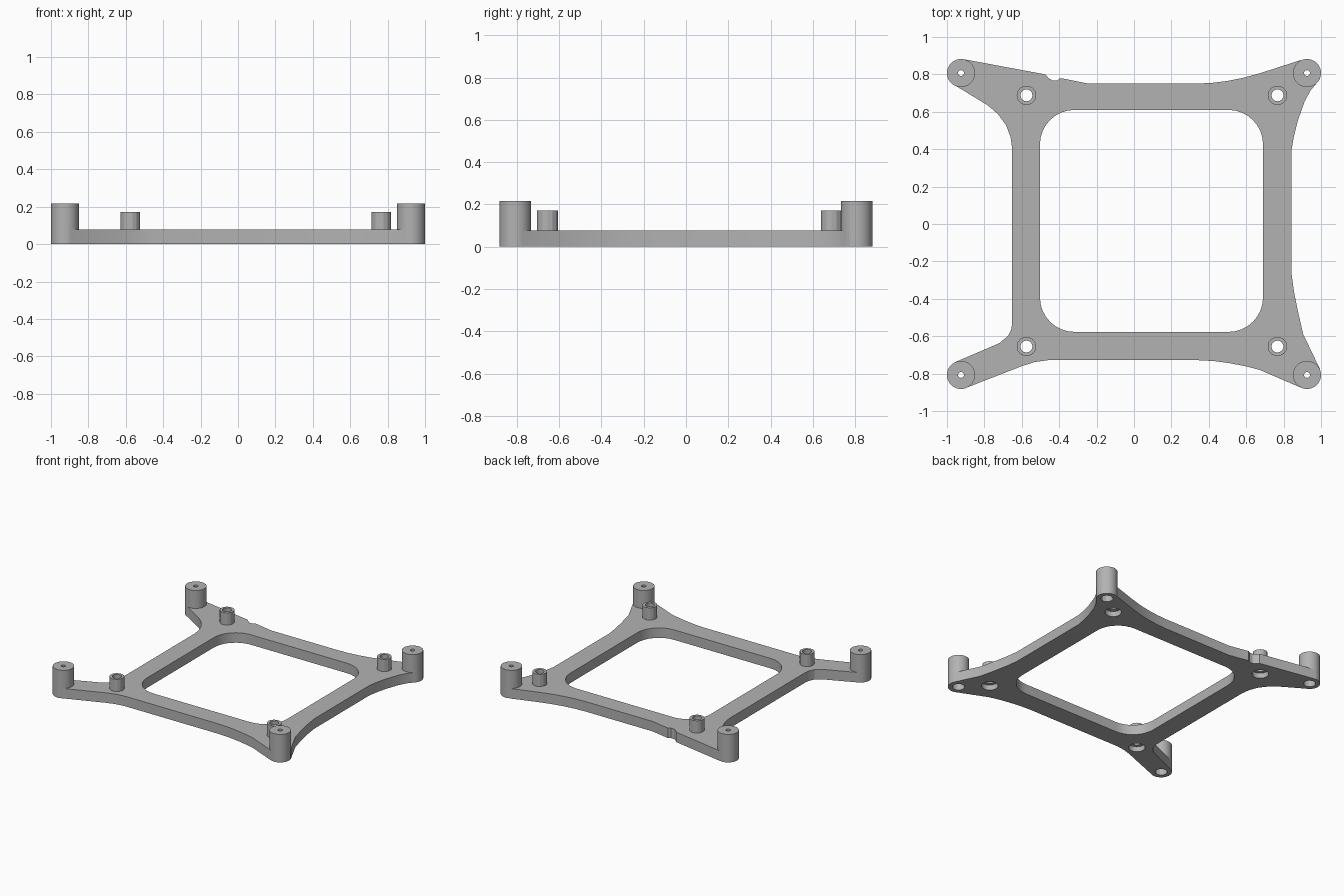
import bpy, bmesh, math

if "Cube" in bpy.data.objects:
    bpy.data.objects.remove(bpy.data.objects["Cube"])

PLATE_Z, STANDOFF_Z, POST_Z = 0.077, 0.171, 0.216

grey = bpy.data.materials.new("mid grey")
grey.diffuse_color = (0.45, 0.45, 0.45, 1)
grey.use_nodes = True
grey.node_tree.nodes["Principled BSDF"].inputs["Base Color"].default_value = grey.diffuse_color


def prism(name, points, z0, z1):
    """Extrude a closed 2D outline from z0 to z1."""
    bm = bmesh.new()
    face = bm.faces.new([bm.verts.new((x, y, z0)) for x, y in points])
    top = bmesh.ops.extrude_face_region(bm, geom=[face])["geom"]
    for v in top:
        if isinstance(v, bmesh.types.BMVert):
            v.co.z = z1
    bmesh.ops.recalc_face_normals(bm, faces=bm.faces)
    mesh = bpy.data.meshes.new(name)
    bm.to_mesh(mesh)
    bm.free()
    mesh.materials.append(grey)
    obj = bpy.data.objects.new(name, mesh)
    bpy.context.collection.objects.link(obj)
    return obj


def ring(cx, cy, r, n, a0=0.0, sweep=2 * math.pi, closed=True):
    steps = n if closed else n - 1
    return [(cx + r * math.cos(a0 + sweep * i / steps),
             cy + r * math.sin(a0 + sweep * i / steps)) for i in range(n)]


def combine(target, tool, operation):
    """Apply a boolean and remove the helper."""
    bpy.context.view_layer.objects.active = target
    mod = target.modifiers.new("shape", "BOOLEAN")
    mod.operation, mod.object, mod.solver = operation, tool, "EXACT"
    bpy.ops.object.modifier_apply(modifier=mod.name)
    bpy.data.objects.remove(tool)


# Frame outline, clockwise from the back left arm
outline = [
    (-0.91, 0.881), (-0.475, 0.80), (-0.457, 0.78), (-0.437, 0.768),
    (-0.41, 0.768), (-0.393, 0.78), (-0.24, 0.75), (0.33, 0.75),
    (0.42, 0.755), (0.50, 0.765), (0.59, 0.783), (0.68, 0.808), (0.89, 0.876),
    (0.991, 0.77), (0.945, 0.715), (0.912, 0.655), (0.875, 0.55),
    (0.855, 0.47), (0.843, 0.40), (0.843, -0.27), (0.855, -0.36),
    (0.875, -0.46), (0.905, -0.59), (0.994, -0.775),
    (0.89, -0.874), (0.672, -0.78), (0.59, -0.759), (0.51, -0.744),
    (0.43, -0.733), (0.34, -0.728), (-0.46, -0.728), (-0.53, -0.738),
    (-0.60, -0.76), (-0.89, -0.873), (-0.96, -0.74), (-0.72, -0.637),
    (-0.675, -0.60), (-0.657, -0.565), (-0.651, -0.53), (-0.651, 0.40),
    (-0.66, 0.465), (-0.685, 0.53), (-0.73, 0.59), (-0.783, 0.635),
    (-0.97, 0.749),
]
frame = prism("mounting_frame", outline, 0, PLATE_Z)
bpy.context.view_layer.objects.active = frame
frame.select_set(True)

# Rounded central opening
x0, x1, y0, y1, r = -0.503, 0.69, -0.577, 0.61, 0.185
opening = []
for k, (cx, cy) in enumerate([(x1 - r, y1 - r), (x0 + r, y1 - r),
                              (x0 + r, y0 + r), (x1 - r, y0 + r)]):
    opening += ring(cx, cy, r, 9, k * math.pi / 2, math.pi / 2, False)
combine(frame, prism("opening_cutter", opening, -0.1, 0.3), "DIFFERENCE")

posts = [(x, y) for x in (-0.925, 0.925) for y in (-0.807, 0.807)]
standoffs = [(x, y) for x in (-0.575, 0.767) for y in (-0.655, 0.688)]

# Corner posts and inner standoffs
for x, y in posts:
    combine(frame, prism("corner_post", ring(x, y, 0.075, 40), 0, POST_Z), "UNION")
for x, y in standoffs:
    combine(frame, prism("standoff", ring(x, y, 0.052, 14), 0.04, STANDOFF_Z), "UNION")

# Screw holes with wider recesses underneath
for x, y in posts:
    combine(frame, prism("post_recess", ring(x, y, 0.043, 12), -0.1, 0.14), "DIFFERENCE")
    combine(frame, prism("post_hole", ring(x, y, 0.016, 12), -0.1, 0.3), "DIFFERENCE")
for x, y in standoffs:
    combine(frame, prism("standoff_recess", ring(x, y, 0.058, 20), -0.1, 0.04), "DIFFERENCE")
    combine(frame, prism("standoff_hole", ring(x, y, 0.032, 16), -0.1, 0.3), "DIFFERENCE")

bpy.context.view_layer.objects.active = frame
frame.select_set(True)
bpy.ops.object.shade_smooth_by_angle(angle=math.radians(20))
